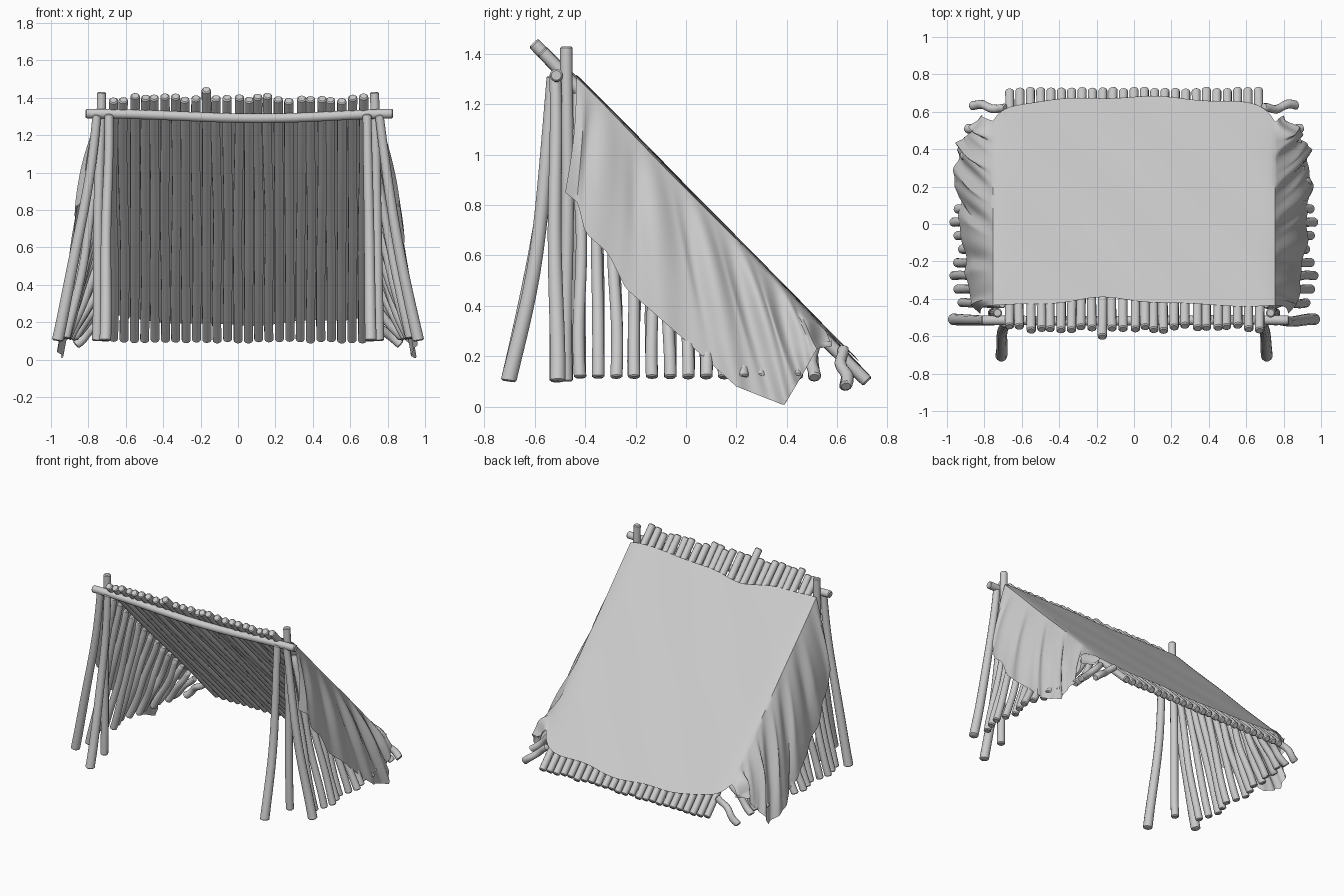
import bpy, bmesh, math, random
from mathutils import Vector

if "Cube" in bpy.data.objects:
    bpy.data.objects.remove(bpy.data.objects["Cube"])
random.seed(4)


def finish(bm, name):
    me = bpy.data.meshes.new(name)
    bmesh.ops.recalc_face_normals(bm, faces=bm.faces)
    bm.to_mesh(me)
    bm.free()
    ob = bpy.data.objects.new(name, me)
    bpy.context.collection.objects.link(ob)
    bpy.ops.object.select_all(action='DESELECT')
    ob.select_set(True)
    bpy.context.view_layer.objects.active = ob
    bpy.ops.object.shade_smooth_by_angle(angle=math.radians(40))
    return ob


def lerp_keys(keys, t):
    """Smooth interpolation through (t, values...) keys."""
    for a, b in zip(keys, keys[1:]):
        if t <= b[0] + 1e-6:
            f = (t - a[0]) / (b[0] - a[0])
            return [p + (q - p) * f for p, q in zip(a[1:], b[1:])]
    return list(keys[-1][1:])


def pole(name, a, b, r0, r1, wob=0.006, bow=(0, 0, 0), sides=12, n=14):
    """Crooked round stick from a to b with small chamfered ends."""
    a, b, bow = Vector(a), Vector(b), Vector(bow)
    d = (b - a).normalized()
    L = (b - a).length
    s = d.orthogonal().normalized()
    t = d.cross(s)
    p1, p2 = random.uniform(0, 6), random.uniform(0, 6)
    f = random.uniform(1.5, 2.6) * math.pi
    bm = bmesh.new()
    ts = [0, 0.006 / L] + [i / n for i in range(1, n)] + [1 - 0.006 / L, 1]
    rings = []
    for k, u in enumerate(ts):
        env = math.sin(math.pi * u)
        c = a.lerp(b, u) + bow * env
        c += (s * math.sin(f * u + p1) + t * math.sin(f * u + p2)) * wob * env ** 0.5 if env > 0 else Vector()
        r = r0 + (r1 - r0) * u
        if k in (0, len(ts) - 1):
            r *= 0.75
        rings.append([bm.verts.new(c + (s * math.cos(q) + t * math.sin(q)) * r)
                      for q in (2 * math.pi * i / sides for i in range(sides))])
    for A, B in zip(rings, rings[1:]):
        for i in range(sides):
            j = (i + 1) % sides
            bm.faces.new((A[i], A[j], B[j], B[i]))
    bm.faces.new(rings[0])
    bm.faces.new(rings[-1])
    return finish(bm, name)


def roof_z(y):
    return 0.83 - 1.015 * y


# Ridge beam
pole("ridge_beam", (-0.815, -0.515, 1.315), (0.83, -0.515, 1.315), 0.026, 0.026, 0.006, (0, 0, -0.018), n=24)

# Roof poles side by side
for i in range(25):
    x = -0.665 + i * 1.33 / 24
    top = -0.545 - random.uniform(0, 0.03)
    if i == 9:
        top = -0.605
    yb = 0.715 + random.uniform(-0.004, 0.006)
    pole(f"roof_pole_{i}", (x + random.uniform(-.008, .008), top, roof_z(top)),
         (x, yb, roof_z(yb)), 0.025, 0.024, 0.005)

# Corner posts and side wall poles on both ends
for sx, side in ((-1, "left"), (1, "right")):
    pole(f"front_leg_{side}", (sx * 0.69, -0.53, 1.31), (sx * 0.71, -0.705, 0.10), 0.024, 0.032,
         0.004, (0, 0.035, 0))
    pole(f"outer_leg_{side}", (sx * 0.755, -0.52, 1.31), (sx * 0.965, -0.51, 0.10), 0.024, 0.032,
         0.005, (-sx * 0.02, 0, 0))
    pole(f"corner_post_{side}", (sx * 0.73, -0.475, 1.43), (sx * 0.755, -0.475, 0.10), 0.025, 0.027, 0.004)
    for i in range(14):
        y = -0.42 + i * 0.0715
        xb = 0.92 + (0.025 if i % 2 else 0) - max(0, y - 0.1) * 0.12
        if i in (2, 6):
            xb = 0.965
        pole(f"side_pole_{side}_{i}", (sx * 0.705, y - 0.01, roof_z(y) - 0.01), (sx * xb, y, 0.115),
             0.021, 0.025, 0.007, (-sx * 0.012, 0, 0))
    pole(f"rear_pole_{side}", (sx * 0.69, 0.62, 0.23), (sx * 0.87, 0.635, 0.08), 0.022, 0.025, 0.01, n=8)

# Cloth cover: roof sheet with a draped flap at each end
HEM = [(0.0, 0.82, -0.48, 0.85), (0.04, 0.875, -0.43, 0.81), (0.08, 0.875, -0.40, 0.69),
       (0.13, 0.885, -0.31, 0.61), (0.19, 0.90, -0.24, 0.47), (0.32, 0.925, 0.0, 0.26),
       (0.45, 0.94, 0.20, 0.08), (0.62, 0.935, 0.39, 0.005), (0.80, 0.90, 0.47, 0.14),
       (0.90, 0.86, 0.52, 0.23), (1.0, 0.80, 0.58, 0.24)]
NU, NV, NX, EDGE = 80, 28, 60, 0.755


def roof_point(x, u):
    e = abs(x) / EDGE
    y0 = -0.435 + 0.055 * math.exp(-((x + 0.18) / 0.2) ** 2) + 0.012 * math.sin(7 * x) * (1 - e ** 4)
    y1 = 0.655 + 0.025 * math.cos(3 * x) + 0.006 * math.sin(13 * x) - 0.09 * e ** 14
    y = y0 + (y1 - y0) * u
    lift = 0.047 + 0.004 * math.sin(9 * x + 5 * u) * math.sin(7 * u + 2 * x) - 0.012 * e ** 20
    return Vector((x, y, roof_z(y) + lift))


def drape_point(sx, u, v):
    top = roof_point(sx * EDGE, u)
    x, y, z = lerp_keys(HEM, u)
    if sx < 0 and 0.4 < u < 0.8:
        x += 0.012
    p = top.lerp(Vector((sx * x, y, z)), v)
    amp = 0.022 * math.sin(math.pi * min(v, 0.7)) * (0.5 + u)
    fold = math.sin(2 * math.pi * 5.5 * (u ** 0.8) + 0.8 * sx + 1.2 * v)
    fold += 0.5 * math.sin(2 * math.pi * 11 * u + 2 * v)
    p.x += sx * (0.075 * v * (1 - v) + amp * (fold * 0.7 + 0.2) * min(1, 8 * u + 0.2))
    p.y += 0.012 * math.cos(2 * math.pi * 6 * u) * math.sin(math.pi * v)
    # crumpled rear corner
    if u > 0.8:
        p.z += 0.02 * math.sin(40 * u + 6 * v) * math.sin(math.pi * v) * (u - 0.8) * 5
    return p


bm = bmesh.new()
cols = []
for i in range(NV, 0, -1):
    cols.append([drape_point(-1, k / NU, i / NV) for k in range(NU + 1)])
for i in range(NX + 1):
    cols.append([roof_point(-EDGE + 2 * EDGE * i / NX, k / NU) for k in range(NU + 1)])
for i in range(1, NV + 1):
    cols.append([drape_point(1, k / NU, i / NV) for k in range(NU + 1)])
grid = [[bm.verts.new(p) for p in c] for c in cols]
for A, B in zip(grid, grid[1:]):
    for k in range(NU):
        bm.faces.new((A[k], B[k], B[k + 1], A[k + 1]))
finish(bm, "cloth_cover")
